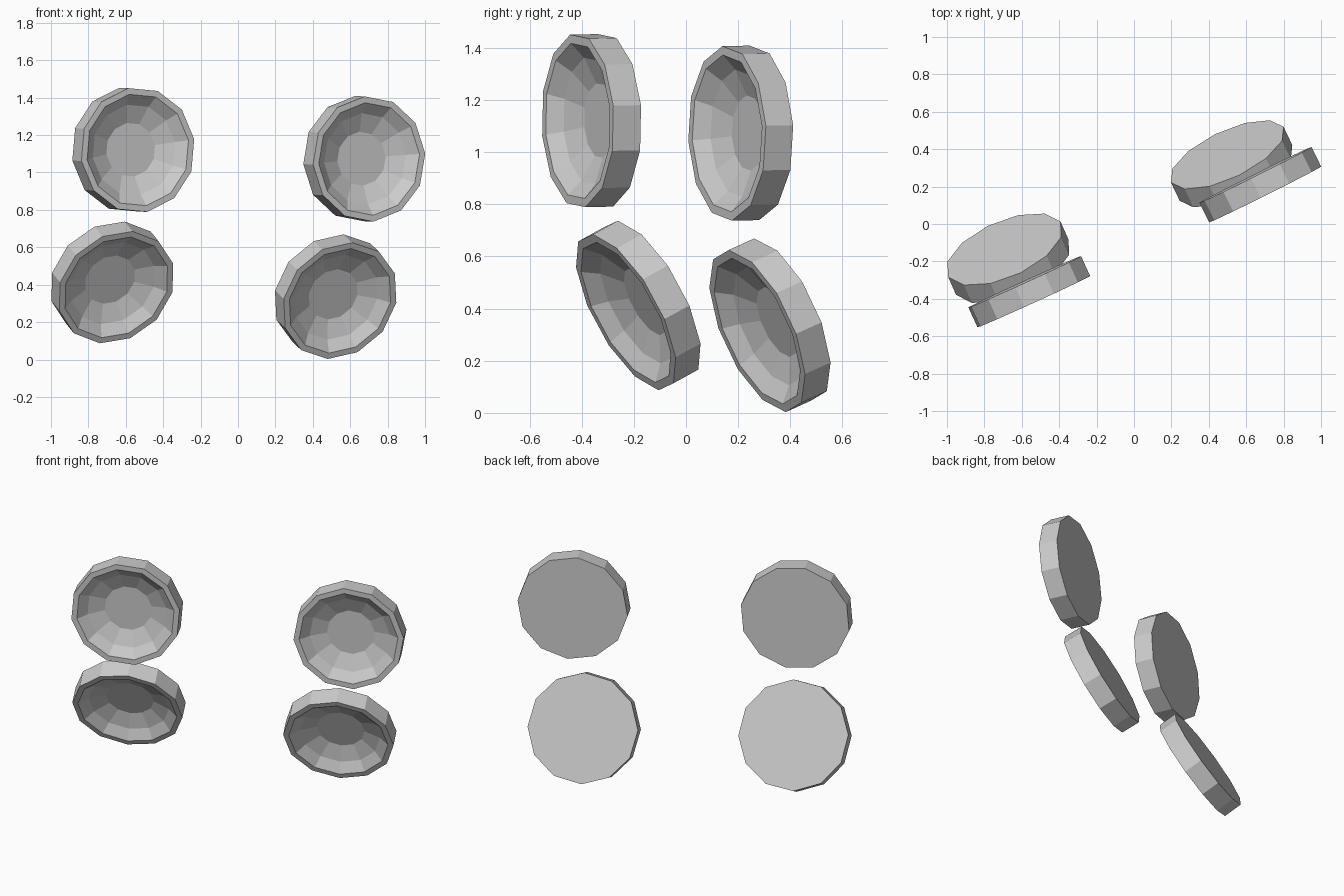
import bpy, bmesh
from math import sin, cos, pi, radians
from mathutils import Matrix, Vector

if "Cube" in bpy.data.objects:
    bpy.data.objects.remove(bpy.data.objects["Cube"])

SIDES = 12
HALF = 0.0585                      # half of the dish thickness
# (radius, depth from back to front): back edge, front edge, lip, bowl wall, bowl floor
PROFILE = [(0.336, HALF), (0.336, -HALF), (0.302, -HALF),
           (0.245, -HALF + 0.05), (0.145, -HALF + 0.092)]


def dish(name, centre, yaw, tilt, roll):
    """Twelve-sided disc with a hollow bowl in its front (-y) face."""
    bm = bmesh.new()
    rings = []
    for r, y in PROFILE:
        angles = [radians(roll) + 2 * pi * i / SIDES for i in range(SIDES)]
        rings.append([bm.verts.new((r * cos(a), y, r * sin(a))) for a in angles])
    for a, b in zip(rings, rings[1:]):
        for i in range(SIDES):
            j = (i + 1) % SIDES
            bm.faces.new((a[i], a[j], b[j], b[i]))
    bm.faces.new(rings[0])         # flat back
    bm.faces.new(rings[-1])        # bowl floor
    bmesh.ops.recalc_face_normals(bm, faces=bm.faces[:])
    me = bpy.data.meshes.new(name)
    bm.to_mesh(me)
    bm.free()
    ob = bpy.data.objects.new(name, me)
    bpy.context.collection.objects.link(ob)
    ob.matrix_world = (Matrix.Translation(Vector(centre))
                       @ Matrix.Rotation(radians(yaw), 4, 'Z')
                       @ Matrix.Rotation(radians(tilt), 4, 'X'))
    return ob


# Upper pair stands upright, lower pair leans forward
dish("upper_left_dish", (-0.56, -0.362, 1.121), 24.5, 1.0, 10)
dish("upper_right_dish", (0.675, 0.21, 1.073), 26.5, 1.0, 5)
dish("lower_left_dish", (-0.672, -0.183, 0.412), 24.0, 26.7, 25)
dish("lower_right_dish", (0.522, 0.322, 0.336), 25.6, 22.2, 28)
